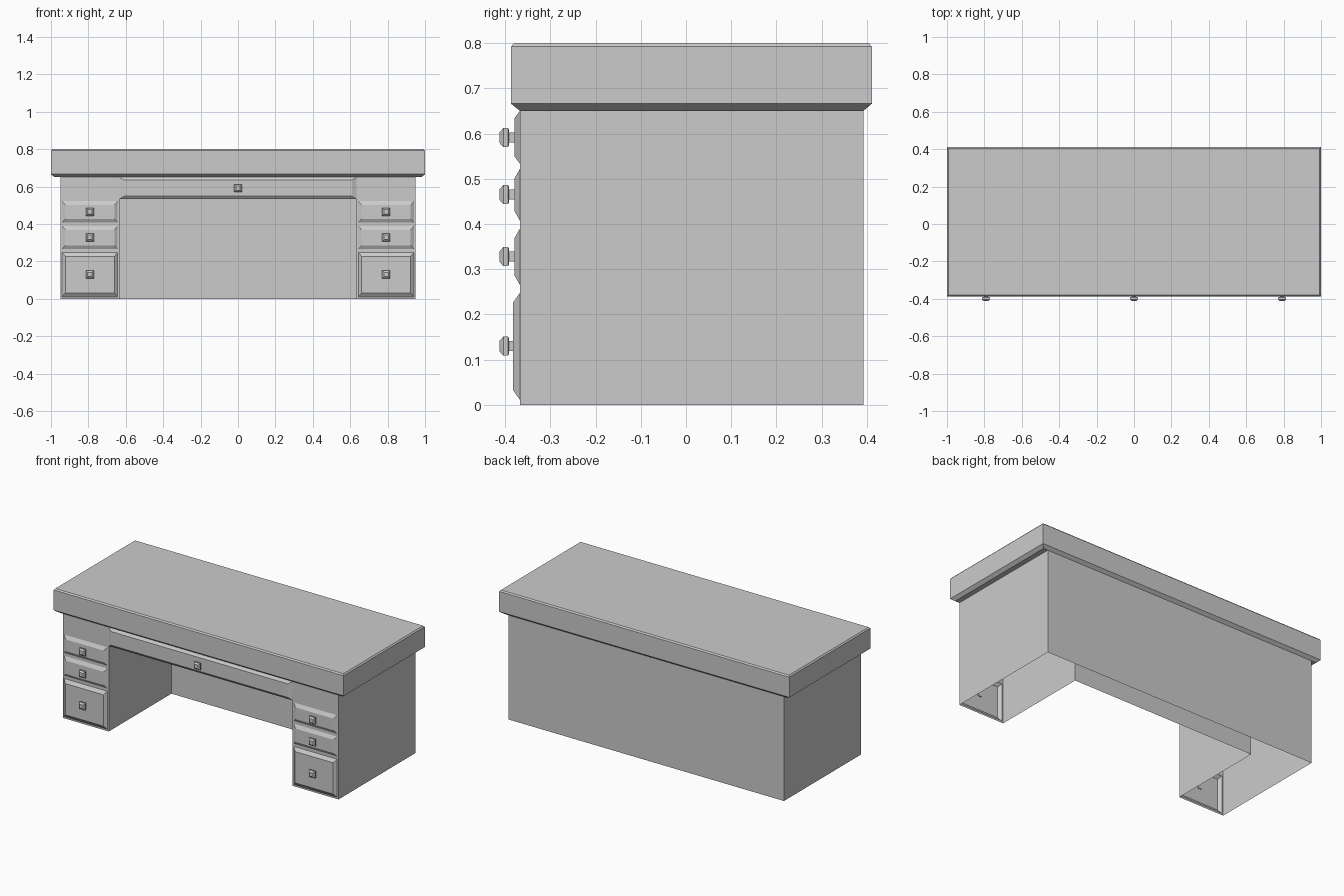
import bpy, bmesh

cube = bpy.data.objects.get("Cube")
if cube:
    bpy.data.objects.remove(cube, do_unlink=True)

grey = bpy.data.materials.new("plain grey")
grey.use_nodes = True
colour = (0.6, 0.6, 0.6, 1)
grey.diffuse_color = colour
grey.node_tree.nodes["Principled BSDF"].inputs["Base Color"].default_value = colour

FRONT, BACK, KNEE_BACK = -0.367, 0.392, 0.25
SIDE, INNER, CEILING, BODY_TOP = 0.95, 0.634, 0.533, 0.65


def finish(name, bm, fix_normals=True):
    bmesh.ops.remove_doubles(bm, verts=bm.verts, dist=0.0001)
    if fix_normals:
        bmesh.ops.recalc_face_normals(bm, faces=bm.faces)
    mesh = bpy.data.meshes.new(name)
    bm.to_mesh(mesh)
    bm.free()
    mesh.materials.append(grey)
    obj = bpy.data.objects.new(name, mesh)
    bpy.context.collection.objects.link(obj)
    return obj


def quad(bm, *points):
    return bm.faces.new([bm.verts.new(p) for p in points])


def loft(bm, loops, cap_start=True):
    """Join rings of points; the last ring is capped."""
    rings = [[bm.verts.new(p) for p in loop] for loop in loops]
    for a, b in zip(rings, rings[1:]):
        for i in range(len(a)):
            j = (i + 1) % len(a)
            bm.faces.new((a[i], a[j], b[j], b[i]))
    bm.faces.new(rings[-1])
    if cap_start:
        bm.faces.new(rings[0][::-1])


def rect_xy(x0, x1, y0, y1, z):
    return [(x0, y0, z), (x1, y0, z), (x1, y1, z), (x0, y1, z)]


def rect_xz(x0, x1, z0, z1, y):
    return [(x0, y, z0), (x1, y, z0), (x1, y, z1), (x0, y, z1)]


# Desk top: slab with chamfered upper and lower edges
bm = bmesh.new()
loft(bm, [rect_xy(-SIDE - 0.03, SIDE + 0.03, FRONT, BACK, BODY_TOP),
          rect_xy(-1, 1, -0.387, 0.411, 0.666),
          rect_xy(-1, 1, -0.387, 0.411, 0.792),
          rect_xy(-0.993, 0.993, -0.38, 0.404, 0.8)])
finish("desk_top", bm)

# Drawers: name, x range, z range, front y, knob height
SIDE_DRAWERS = [("upper", 0.407, 0.522, -0.379, 0.465),
                ("middle", 0.265, 0.39, -0.379, 0.328),
                ("lower", 0.011, 0.248, -0.382, 0.13)]
DX0, DX1 = 0.643, 0.941

# Body shell: outline walls, open underneath
bm = bmesh.new()
outline = [(-INNER, FRONT), (-SIDE, FRONT), (-SIDE, BACK), (SIDE, BACK), (SIDE, FRONT),
           (INNER, FRONT), (INNER, KNEE_BACK), (-INNER, KNEE_BACK), (-INNER, FRONT)]
for i, (a, b) in enumerate(zip(outline, outline[1:])):
    if i in (0, 4):
        continue
    top = CEILING if i > 4 else BODY_TOP
    quad(bm, (*a, 0), (*b, 0), (*b, top), (*a, top))
quad(bm, *rect_xy(-INNER, INNER, FRONT, KNEE_BACK, CEILING)[::-1])

# Pedestal fronts: frame strips around the drawer openings
levels = sorted([0, BODY_TOP] + [z for d in SIDE_DRAWERS for z in d[1:3]])
for s in (-1, 1):
    for k, (z0, z1) in enumerate(zip(levels, levels[1:])):
        strips = [(INNER, DX0), (DX1, SIDE)] if k % 2 else [(INNER, SIDE)]
        for x0, x1 in strips:
            quad(bm, *rect_xz(*sorted((s * x0, s * x1)), z0, z1, FRONT))
finish("body", bm, fix_normals=False)


def drawer(name, x0, x1, z0, z1, y, bevel_x, bevel_z):
    bm = bmesh.new()
    loft(bm, [rect_xz(x0, x1, z0, z1, FRONT),
              rect_xz(x0 + bevel_x, x1 - bevel_x, z0 + bevel_z, z1 - bevel_z, y)],
         cap_start=False)
    finish(name + "_drawer", bm, fix_normals=False)


def knob(name, x, z):
    """Square stem carrying a square head with a chamfered front."""
    bm = bmesh.new()
    profile = [(0.011, -0.377), (0.011, -0.391), (0.018, -0.391),
               (0.021, -0.394), (0.021, -0.404), (0.012, -0.412)]
    loft(bm, [rect_xz(x - r, x + r, z - r, z + r, y) for r, y in profile])
    finish(name + "_knob", bm)


drawer("centre", -INNER, INNER, CEILING, BODY_TOP, -0.379, 0.025, 0.016)
knob("centre", 0, 0.591)
for side, s in (("left", 1), ("right", -1)):
    for level, z0, z1, y, kz in SIDE_DRAWERS:
        name = side + "_" + level
        drawer(name, *sorted((s * DX0, s * DX1)), z0, z1, y, 0.018, 0.021)
        knob(name, s * 0.792, kz)
